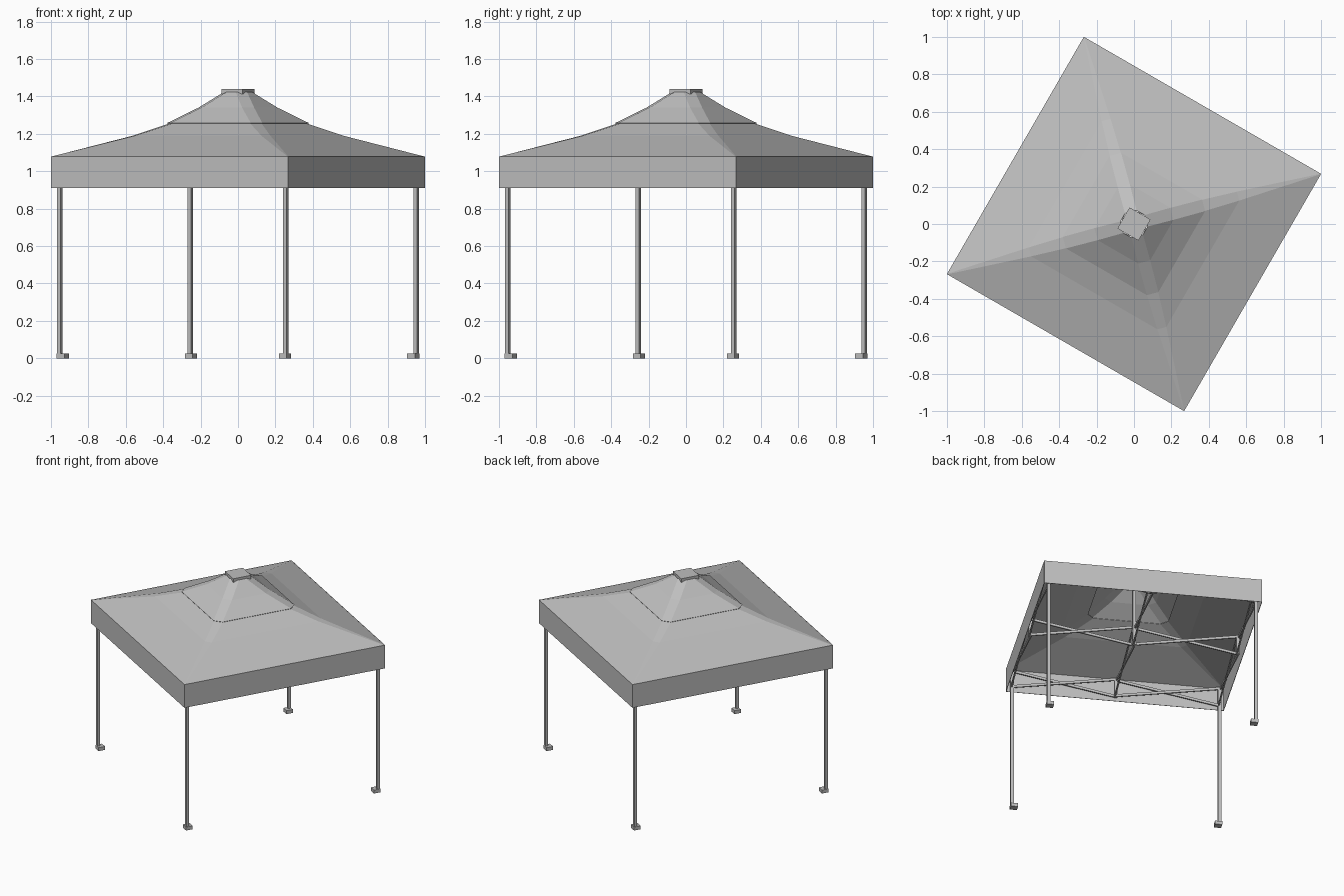
import bpy, bmesh, math
from mathutils import Matrix, Vector

if "Cube" in bpy.data.objects:
    bpy.data.objects.remove(bpy.data.objects["Cube"])

TURN = Matrix.Rotation(math.radians(-30), 4, "Z")
HALF = 0.7325      # half width of the canopy
LEG = 0.697        # leg distance from the centre lines
LOW, HIGH = 0.93, 1.055

grey = bpy.data.materials.new("light grey")
grey.use_nodes = True
colour = (0.52, 0.52, 0.52, 1)
grey.diffuse_color = colour
grey.node_tree.nodes["Principled BSDF"].inputs["Base Color"].default_value = colour


def finish(name, bm):
    bmesh.ops.recalc_face_normals(bm, faces=bm.faces)
    bm.transform(TURN)
    mesh = bpy.data.meshes.new(name)
    bm.to_mesh(mesh)
    bm.free()
    mesh.materials.append(grey)
    obj = bpy.data.objects.new(name, mesh)
    bpy.context.collection.objects.link(obj)
    return obj


def add_box(bm, centre, size):
    mat = Matrix.Translation(centre) @ Matrix.Diagonal((*size, 1))
    bmesh.ops.create_cube(bm, size=1, matrix=mat)


def add_bar(bm, a, b, width, depth):
    """Rectangular tube between two points."""
    a, b = Vector(a), Vector(b)
    d = b - a
    mat = (Matrix.Translation((a + b) / 2) @ d.to_track_quat("X", "Z").to_matrix().to_4x4()
           @ Matrix.Diagonal((d.length, width, depth, 1)))
    bmesh.ops.create_cube(bm, size=1, matrix=mat)


def add_cross(bm, a, b):
    """Scissor pair between two plan points."""
    side = Vector((b[1] - a[1], a[0] - b[0], 0)).normalized() * 0.005
    for z0, z1, s in ((LOW, HIGH, 1), (HIGH, LOW, -1)):
        add_bar(bm, Vector((*a, z0)) + side * s, Vector((*b, z1)) + side * s, 0.009, 0.018)


def loft(name, rings):
    """Square shell with cut corners; each ring is half width, cut start, height."""
    bm = bmesh.new()
    loops = []
    for h, c, z in rings:
        pts = [(h, -c), (h, c), (c, h), (-c, h), (-h, c), (-h, -c), (-c, -h), (c, -h)]
        loops.append([bm.verts.new((x, y, z)) for x, y in pts])
    for lo, hi in zip(loops, loops[1:]):
        for i in range(8):
            j = (i + 1) % 8
            bm.faces.new((lo[i], lo[j], hi[j], hi[i]))
    obj = finish(name, bm)
    mod = obj.modifiers.new("cloth", "SOLIDIFY")
    mod.thickness = 0.003
    return obj


# Cloth: valance, lower roof and the overlapping upper roof
loft("valance", [(HALF, HALF - 0.002, 0.91), (HALF, HALF - 0.002, 1.08)])
loft("lower_roof", [(HALF, HALF - 0.002, 1.078), (0.425, 0.39, 1.19), (0.27, 0.225, 1.262)])
loft("upper_roof", [(0.295, 0.25, 1.257), (0.172, 0.125, 1.34), (0.07, 0.025, 1.425)])

# Peak cap
bm = bmesh.new()
add_box(bm, (0, 0, 1.426), (0.13, 0.13, 0.026))
finish("peak_cap", bm)

# Legs and feet
corners = [(1, 1), (-1, 1), (-1, -1), (1, -1)]
names = ["back_left", "back_right", "front_right", "front_left"]
for (sx, sy), name in zip(corners, names):
    bm = bmesh.new()
    add_box(bm, (sx * LEG, sy * LEG, 0.54), (0.021, 0.021, 1.04))
    finish(name + "_leg", bm)
    bm = bmesh.new()
    add_box(bm, (sx * 0.686, sy * 0.686, 0.0125), (0.048, 0.048, 0.025))
    finish(name + "_foot", bm)

# Scissor trusses round the edge and across the middle
edge, inner = bmesh.new(), bmesh.new()
for k in range(4):
    a, b = Vector(corners[k]) * LEG, Vector(corners[(k + 1) % 4]) * LEG
    mid = (a + b) / 2
    add_cross(edge, a, mid)
    add_cross(edge, mid, b)
    add_cross(inner, mid, mid * 0.02)
    add_box(edge, (*mid, (LOW + HIGH) / 2), (0.022, 0.022, 0.14))
finish("edge_trusses", edge)
finish("middle_trusses", inner)

# Centre pole holding up the peak
bm = bmesh.new()
add_box(bm, (0, 0, 1.17), (0.02, 0.02, 0.49))
finish("centre_pole", bm)
